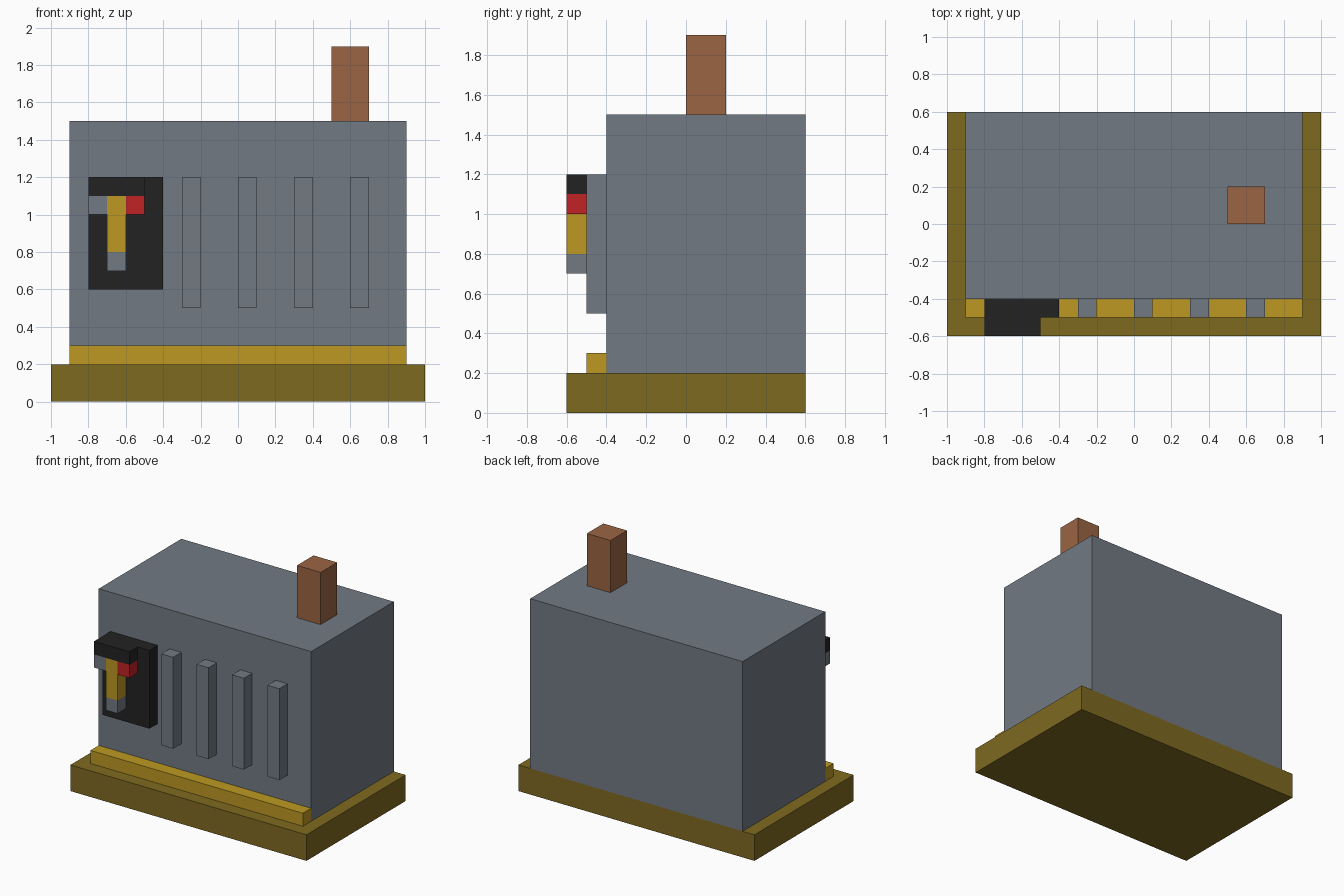
import bpy
import bmesh

cube = bpy.data.objects.get("Cube")
if cube:
    bpy.data.objects.remove(cube, do_unlink=True)


def material(name, rgb):
    """Flat material from 0-255 sRGB values."""
    linear = []
    for c in rgb:
        c /= 255
        linear.append(c / 12.92 if c <= 0.04045 else ((c + 0.055) / 1.055) ** 2.4)
    color = (*linear, 1)
    mat = bpy.data.materials.new(name)
    mat.use_nodes = True
    mat.diffuse_color = color
    bsdf = mat.node_tree.nodes["Principled BSDF"]
    bsdf.inputs["Base Color"].default_value = color
    bsdf.inputs["Roughness"].default_value = 0.8
    return mat


def box(name, mat, x, y, z):
    """Box spanning the given (min, max) range on each axis."""
    bm = bmesh.new()
    bmesh.ops.create_cube(bm, size=1)
    spans = (x, y, z)
    bmesh.ops.scale(bm, vec=[b - a for a, b in spans], verts=bm.verts)
    mesh = bpy.data.meshes.new(name)
    bm.to_mesh(mesh)
    bm.free()
    mesh.materials.append(mat)
    obj = bpy.data.objects.new(name, mesh)
    obj.location = [(a + b) / 2 for a, b in spans]
    bpy.context.collection.objects.link(obj)
    return obj


steel = material("steel grey", (114, 122, 131))
olive = material("dark olive", (127, 106, 32))
yellow = material("mustard yellow", (189, 153, 34))
copper = material("copper brown", (155, 101, 66))
black = material("charcoal black", (34, 34, 34))
red = material("signal red", (193, 34, 37))

# Base, housing and chimney
box("base", olive, (-1, 1), (-0.6, 0.6), (0, 0.2))
box("housing", steel, (-0.9, 0.9), (-0.4, 0.6), (0.2, 1.5))
box("exhaust_pipe", copper, (0.5, 0.7), (0, 0.2), (1.5, 1.9))

# Front rail and vent ribs
relief = (-0.5, -0.4)
box("front_rail", yellow, (-0.9, 0.9), relief, (0.2, 0.3))
for i in range(4):
    x = -0.3 + 0.3 * i
    box(f"vent_rib_{i + 1}", steel, (x, x + 0.1), relief, (0.5, 1.2))

# Control panel with its raised hood, lever and buttons
box("control_panel", black, (-0.8, -0.4), relief, (0.6, 1.2))
raised = (-0.6, -0.5)
box("panel_hood", black, (-0.8, -0.5), raised, (1.1, 1.2))
box("grey_button", steel, (-0.8, -0.7), raised, (1.0, 1.1))
box("red_button", red, (-0.6, -0.5), raised, (1.0, 1.1))
box("lever", yellow, (-0.7, -0.6), raised, (0.8, 1.1))
box("lever_tip", steel, (-0.7, -0.6), raised, (0.7, 0.8))
